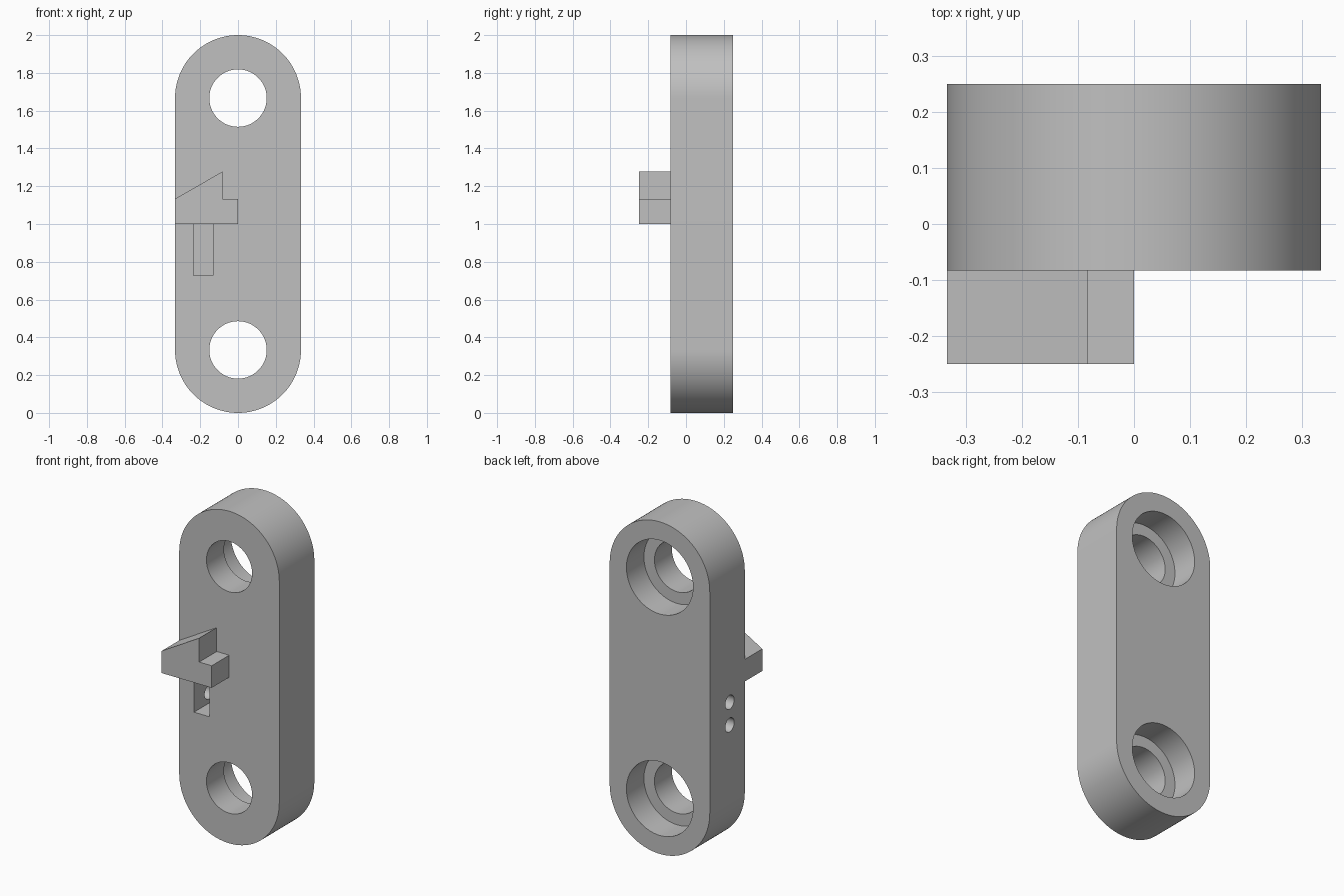
import bpy
import bmesh
import math

cube = bpy.data.objects.get("Cube")
if cube:
    bpy.data.objects.remove(cube, do_unlink=True)

R = 1 / 3                      # end radius of the plate
FRONT, BACK = -1 / 12, 0.25    # plate faces in y
EYES = (R, 2 - R)              # heights of the two bolt holes

grey = bpy.data.materials.new("plain grey")
grey.use_nodes = True
colour = (0.53, 0.53, 0.53, 1)
grey.diffuse_color = colour
grey.node_tree.nodes["Principled BSDF"].inputs["Base Color"].default_value = colour


def prism(name, outline, y0, y1):
    """Extrude an x-z outline from y0 to y1."""
    bm = bmesh.new()
    face = bm.faces.new([bm.verts.new((x, y0, z)) for x, z in outline])
    grown = bmesh.ops.extrude_face_region(bm, geom=[face])["geom"]
    verts = [v for v in grown if isinstance(v, bmesh.types.BMVert)]
    bmesh.ops.translate(bm, verts=verts, vec=(0, y1 - y0, 0))
    bmesh.ops.recalc_face_normals(bm, faces=bm.faces)
    mesh = bpy.data.meshes.new(name)
    bm.to_mesh(mesh)
    bm.free()
    mesh.materials.append(grey)
    obj = bpy.data.objects.new(name, mesh)
    bpy.context.collection.objects.link(obj)
    return obj


def arc(radius, z, start, sweep, steps):
    return [(radius * math.cos(start + sweep * i / steps),
             z + radius * math.sin(start + sweep * i / steps))
            for i in range(steps + 1)]


def circle(radius, z):
    return arc(radius, z, 0, math.tau, 96)[:-1]


def activate(obj):
    bpy.ops.object.select_all(action='DESELECT')
    obj.select_set(True)
    bpy.context.view_layer.objects.active = obj


def cut(target, cutter):
    cutter.hide_render = True
    mod = target.modifiers.new("cut", 'BOOLEAN')
    mod.operation = 'DIFFERENCE'
    mod.solver = 'EXACT'
    mod.object = cutter
    activate(target)
    bpy.ops.object.modifier_apply(modifier=mod.name)
    bpy.data.objects.remove(cutter, do_unlink=True)


# Plate with two rounded ends
outline = arc(R, EYES[1], 0, math.pi, 64) + arc(R, EYES[0], math.pi, math.pi, 64)
plate = prism("link_plate", outline, FRONT, BACK)

# Bolt holes, counterbored from the back
for z in EYES:
    cut(plate, prism("bolt_hole", circle(0.152, z), FRONT - 0.1, BACK + 0.1))
    cut(plate, prism("counterbore", circle(0.222, z), BACK - R / 2, BACK + 0.1))

# Deep slot under the catch
left, right, low, high = -0.235, -0.132, 0.727, 1.0
slot = [(left, low), (right, low), (right, high), (left, high)]
cut(plate, prism("slot", slot, FRONT - 0.1, BACK - R / 4))

# Two pin holes from the side into the slot
for z in (0.793, 0.93):
    bpy.ops.mesh.primitive_cylinder_add(
        vertices=48, radius=0.042, depth=0.22,
        location=(-0.29, 0.06, z), rotation=(0, math.pi / 2, 0))
    cut(plate, bpy.context.object)

activate(plate)
bpy.ops.object.shade_smooth_by_angle(angle=math.radians(30))

# Sloped catch with a step on the front face
step = -R / 4
prism("catch_block",
      [(-R, 1), (0, 1), (0, 1.133), (step, 1.133), (step, 1.277), (-R, 1.133)],
      -0.25, FRONT)
